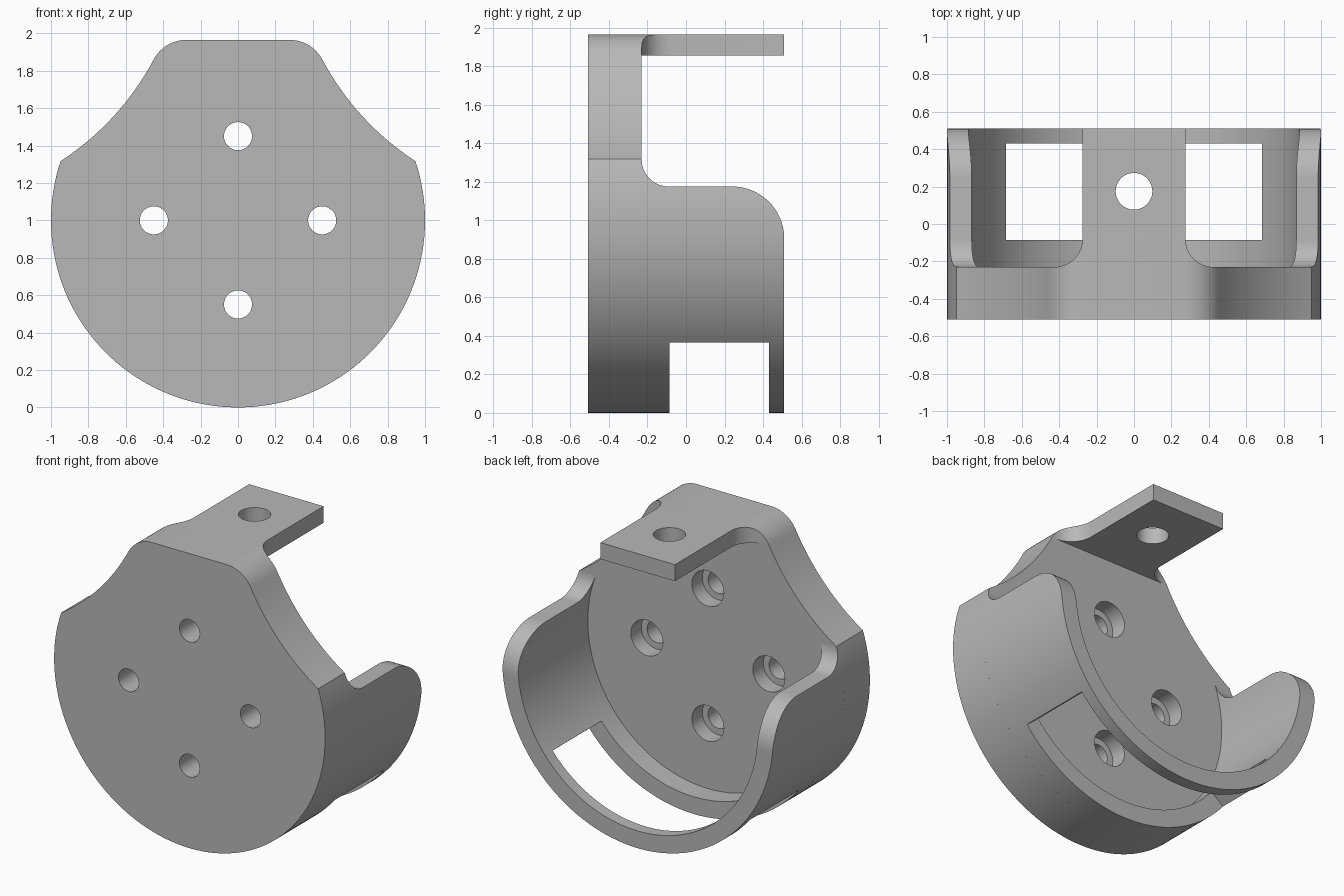
import bpy, bmesh, math
from mathutils import Vector

if "Cube" in bpy.data.objects:
    bpy.data.objects.remove(bpy.data.objects["Cube"])

grey = bpy.data.materials.new("plain grey")
grey.diffuse_color = (0.48, 0.48, 0.48, 1)
grey.use_nodes = True
grey.node_tree.nodes["Principled BSDF"].inputs["Base Color"].default_value = grey.diffuse_color


def extrude(name, pts, axis, a, b):
    """Closed 2D outline extruded along one axis from a to b."""
    place = {'x': lambda p, d: (d, p[0], p[1]),
             'y': lambda p, d: (p[0], d, p[1]),
             'z': lambda p, d: (p[0], p[1], d)}[axis]
    bm = bmesh.new()
    low = [bm.verts.new(place(p, a)) for p in pts]
    high = [bm.verts.new(place(p, b)) for p in pts]
    bm.faces.new(low)
    bm.faces.new(high[::-1])
    for i in range(len(pts)):
        j = (i + 1) % len(pts)
        bm.faces.new((low[i], high[i], high[j], low[j]))
    bmesh.ops.recalc_face_normals(bm, faces=bm.faces)
    me = bpy.data.meshes.new(name)
    bm.to_mesh(me)
    bm.free()
    me.materials.append(grey)
    ob = bpy.data.objects.new(name, me)
    bpy.context.collection.objects.link(ob)
    return ob


def arc(cx, cy, r, a0, a1, n):
    """Points on an arc, angles in degrees."""
    angles = [math.radians(a0 + (a1 - a0) * i / n) for i in range(n + 1)]
    return [(cx + r * math.cos(t), cy + r * math.sin(t)) for t in angles]


def circle(cx, cy, r, n=48):
    return arc(cx, cy, r, 0, 360, n)[:-1]


def mirrored(right):
    """Complete a symmetric outline from its right half."""
    return right + [(-x, y) for x, y in reversed(right) if abs(x) > 1e-5]


def boolean(ob, cutter, op='DIFFERENCE'):
    mod = ob.modifiers.new("cut", 'BOOLEAN')
    mod.operation, mod.solver, mod.object = op, 'EXACT', cutter
    bpy.context.view_layer.objects.active = ob
    bpy.ops.object.modifier_apply(modifier=mod.name)
    bpy.data.objects.remove(cutter, do_unlink=True)


FRONT, INNER, BACK, TOP = -0.51, -0.23, 0.51, 1.965

# Face plate outline: flat top, round shoulder, concave flank, round bottom
shoulder = arc(0.275, TOP - 0.2, 0.2, 90, 28, 12)
start = Vector(shoulder[-1])
corner_angle = math.degrees(math.asin(0.317))
end = Vector(arc(0, 1, 1, corner_angle, 0, 1)[0])
chord = end - start
phi0 = math.radians(62)
phi1 = 2 * math.atan2(-chord.y, chord.x) - phi0
R = chord.length / (2 * math.sin((phi0 - phi1) / 2))
flank = []
for i in range(1, 16):
    p = phi0 + (phi1 - phi0) * i / 16
    flank.append((start.x + R * (math.sin(phi0) - math.sin(p)),
                  start.y - R * (math.cos(p) - math.cos(phi0))))
bottom = arc(0, 1, 1, corner_angle, -90, 56)
plate = extrude("face_plate", mirrored(shoulder + flank + bottom), 'y', FRONT, INNER)

# Four counterbored screw holes
for x, z in ((0, 1.45), (0, 0.55), (0.45, 1), (-0.45, 1)):
    boolean(plate, extrude("hole", circle(x, z, 0.075), 'y', -0.7, 0))
    boolean(plate, extrude("counterbore", circle(x, z, 0.118), 'y', INNER - 0.11, 0))

# Ring wall behind the plate, trimmed to its side silhouette
wall = extrude("ring_wall", circle(0, 1, 1, 160), 'y', INNER, BACK)
boolean(wall, extrude("bore", circle(0, 1, 0.885, 160), 'y', -0.6, 0.8))
side = ([(-0.4, -0.2), (-0.4, 1.315)] + arc(-0.09, 1.315, 0.14, 180, 270, 14)
        + arc(0.24, 0.905, 0.27, 90, 0, 20) + [(0.7, 0.905), (0.7, -0.2)])
boolean(wall, extrude("silhouette", side, 'x', -1.5, 1.5), 'INTERSECT')

# Window through the bottom of the wall, with radial ends
w = math.radians(50.6)
wedge = mirrored([(0, 1), (1.5 * math.sin(w), 1 - 1.5 * math.cos(w)), (0.8, -0.6)])
boolean(wall, extrude("window", wedge, 'y', -0.085, 0.43))

# Top tab, flared into the plate, with a hole
tab = extrude("top_tab", mirrored(shoulder + [(start.x, 1.855)]), 'y', INNER, BACK)
plan = mirrored([(0.275, 0.8)] + arc(0.425, -0.08, 0.15, 180, 270, 14) + [(0.425, -0.4)])
boolean(tab, extrude("plan", plan, 'z', 1.5, 2.3), 'INTERSECT')
boolean(tab, extrude("tab_hole", circle(0, 0.175, 0.098), 'z', 1.5, 2.3))

# Smooth curves, sharp edges
for ob in (plate, wall, tab):
    bpy.ops.object.select_all(action='DESELECT')
    ob.select_set(True)
    bpy.context.view_layer.objects.active = ob
    bpy.ops.object.shade_smooth_by_angle(angle=math.radians(25))
